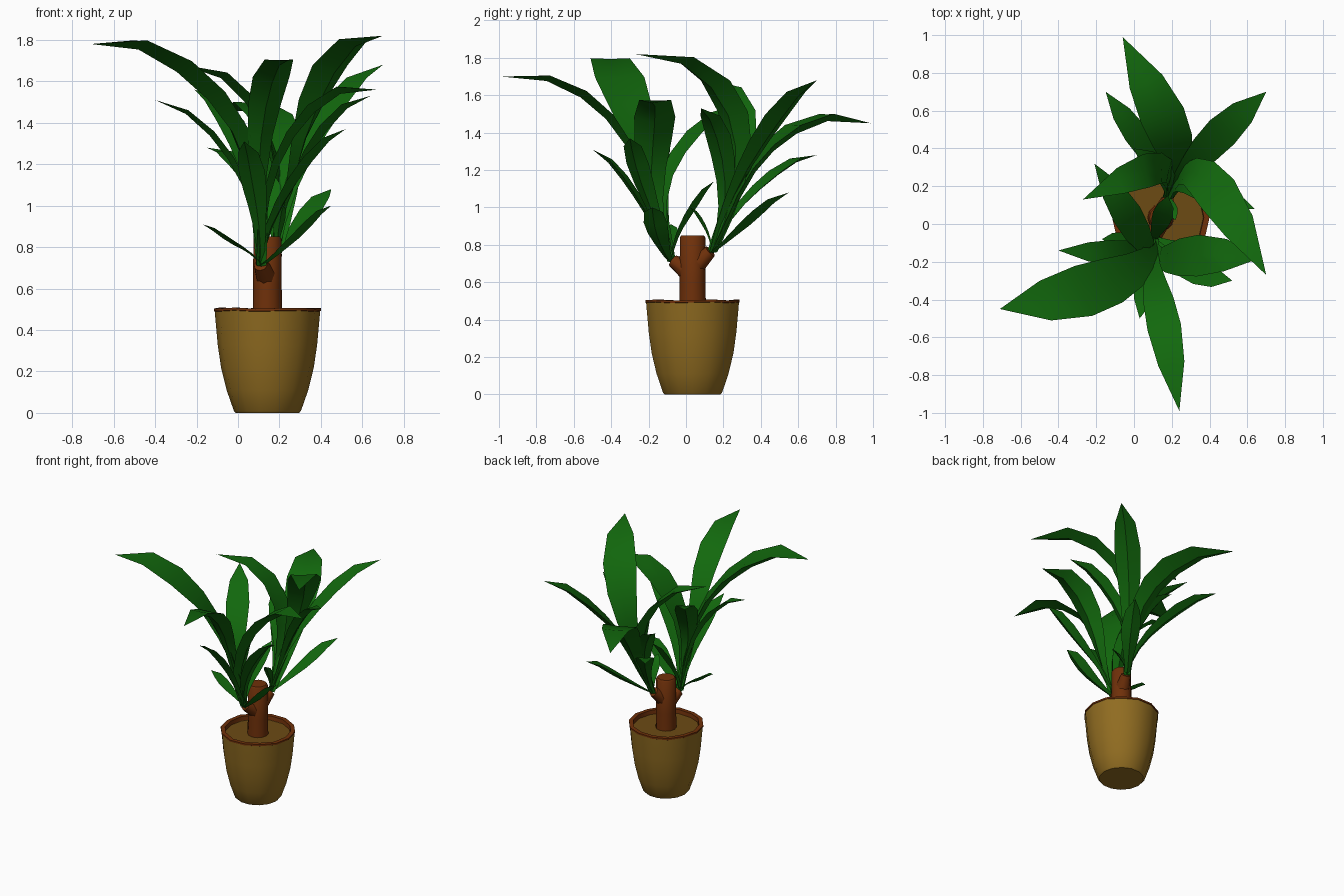
import bpy, bmesh, math
from mathutils import Vector

if "Cube" in bpy.data.objects:
    bpy.data.objects.remove(bpy.data.objects["Cube"])

def material(name, rgb):
    m = bpy.data.materials.new(name)
    m.diffuse_color = (*rgb, 1)
    m.use_nodes = True
    m.node_tree.nodes["Principled BSDF"].inputs["Base Color"].default_value = m.diffuse_color
    return m

GREEN = material("leaf_green", (0.006, 0.14, 0.004))
TAN = material("pot_tan", (0.28, 0.15, 0.015))
BARK = material("bark_red", (0.16, 0.03, 0.003))
SOIL = material("soil_brown", (0.15, 0.07, 0.007))
CX, CY = 0.142, 0.035

def finish(bm, name, mat, angle=40):
    bmesh.ops.recalc_face_normals(bm, faces=bm.faces)
    me = bpy.data.meshes.new(name)
    bm.to_mesh(me)
    bm.free()
    ob = bpy.data.objects.new(name, me)
    bpy.context.collection.objects.link(ob)
    me.materials.append(mat)
    bpy.ops.object.select_all(action='DESELECT')
    ob.select_set(True)
    bpy.context.view_layer.objects.active = ob
    bpy.ops.object.shade_smooth_by_angle(angle=math.radians(angle))
    return ob

def lathe(name, profile, mat, sides=14, closed=False, wobble=0.0):
    bm = bmesh.new()
    rings = []
    for r, z in profile:
        rings.append([bm.verts.new((CX + r * math.cos(math.tau * i / sides),
                                    CY + r * math.sin(math.tau * i / sides),
                                    z + wobble * math.sin(i * 2.3))) for i in range(sides)])
    pairs = list(zip(rings, rings[1:])) + ([(rings[-1], rings[0])] if closed else [])
    for a, b in pairs:
        for i in range(sides):
            j = (i + 1) % sides
            bm.faces.new((a[i], a[j], b[j], b[i]))
    if not closed:
        bm.faces.new(rings[0])
        bm.faces.new(rings[-1])
    return finish(bm, name, mat)

# Pot, rim, soil and trunk
lathe("pot", [(0.153, 0), (0.162, 0.01), (0.197, 0.11), (0.224, 0.22), (0.240, 0.33),
              (0.255, 0.495), (0.235, 0.495), (0.23, 0.46)], TAN)
lathe("pot_rim", [(0.258, 0.493), (0.258, 0.505), (0.228, 0.505), (0.225, 0.475)],
      BARK, closed=True, wobble=0.003)
lathe("soil", [(0.23, 0.44), (0.23, 0.472)], SOIL)
lathe("trunk", [(0.072, 0.44), (0.069, 0.6), (0.068, 0.84), (0.06, 0.85)], BARK, sides=12)

# Branch stubs
def stub(name, a, b, r0, r1):
    a, b = Vector(a), Vector(b)
    bm = bmesh.new()
    bmesh.ops.create_cone(bm, cap_ends=True, segments=8, radius1=r0, radius2=r1,
                          depth=(b - a).length)
    q = (b - a).to_track_quat('Z', 'Y')
    for v in bm.verts:
        v.co = q @ v.co + (a + b) / 2
    finish(bm, name, BARK, 60)

stub("front_branch", (0.14, 0.02, 0.65), (0.11, -0.07, 0.715), 0.055, 0.035)
stub("back_branch", (0.15, 0.05, 0.69), (0.18, 0.13, 0.765), 0.055, 0.035)

# Leaves: thick keeled blades swept through four points
SHAPE = [0.24, 0.34, 0.48, 0.68, 0.90, 1.0, 0.78, 0.0]
ARCH = [0, 0, 0, 0, 0, 0.05, 0.12, 0]

def leaf(name, pts, width):
    p0, p1, p2, p3 = map(Vector, pts)
    c1 = (-5 * p0 + 18 * p1 - 9 * p2 + 2 * p3) / 6
    c2 = (2 * p0 - 9 * p1 + 18 * p2 - 5 * p3) / 6
    overall = p3 - p0
    overall.z = 0
    overall.normalize()
    bm = bmesh.new()
    rows = []
    n = len(SHAPE) - 1
    for i, s in enumerate(SHAPE):
        t = i / n
        u = 1 - t
        c = u**3 * p0 + 3 * u * u * t * c1 + 3 * u * t * t * c2 + t**3 * p3
        d = (3 * u * u * (c1 - p0) + 6 * u * t * (c2 - c1) + 3 * t * t * (p3 - c2)).normalized()
        heading = Vector((d.x, d.y, 0)) + overall * 0.5
        side = heading.cross(Vector((0, 0, 1))).normalized()
        up = side.cross(d).normalized()
        c.z += ARCH[i] * width
        w = width * s / 2
        if i == n:
            rows.append([bm.verts.new(c)])
        else:
            # left edge, upper ridge, right edge, lower keel
            rows.append([bm.verts.new(c + side * x * w + up * h * w)
                         for x, h in ((-1, 0.12), (0, 0.08), (1, 0.12), (0, -0.3))])
    for a, b in zip(rows, rows[1:]):
        for k in range(4):
            j = (k + 1) % 4
            bm.faces.new((a[k], a[j], b[j], b[k]) if len(b) == 4 else (a[k], a[j], b[0]))
    finish(bm, name, GREEN, 35)

A = (0.11, -0.08, 0.71)
B = (0.18, 0.14, 0.76)
# Each leaf: two mid points, tip, width
FRONT = [
    ((0.05, -0.21, 1.24), (-0.22, -0.34, 1.63), (-0.71, -0.45, 1.78), 0.28),
    ((0.10, -0.25, 1.22), (0.15, -0.50, 1.57), (0.24, -0.99, 1.70), 0.18),
    ((0.15, -0.18, 1.10), (0.31, -0.17, 1.43), (0.67, -0.18, 1.56), 0.22),
    ((0.17, -0.16, 0.94), (0.32, -0.25, 1.19), (0.52, -0.30, 1.37), 0.13),
    ((0.06, -0.13, 1.02), (-0.09, -0.15, 1.31), (-0.40, -0.14, 1.51), 0.13),
    ((0.07, -0.12, 1.08), (-0.02, 0.02, 1.36), (-0.21, 0.32, 1.56), 0.16),
    ((0.10, -0.19, 0.93), (0.07, -0.31, 1.13), (0.03, -0.50, 1.31), 0.13),
    ((0.05, -0.10, 0.78), (-0.05, -0.09, 0.84), (-0.17, -0.08, 0.91), 0.09),
    ((0.12, -0.04, 0.86), (0.15, 0.04, 1.00), (0.18, 0.15, 1.14), 0.11),
    ((0.20, -0.12, 0.78), (0.32, -0.16, 0.89), (0.45, -0.18, 1.00), 0.13),
]
BACK = [
    ((0.27, 0.27, 1.20), (0.42, 0.19, 1.61), (0.70, -0.27, 1.82), 0.23),
    ((0.23, 0.30, 1.11), (0.17, 0.53, 1.39), (-0.06, 0.99, 1.45), 0.24),
    ((0.19, 0.26, 1.10), (0.09, 0.29, 1.46), (-0.27, 0.13, 1.68), 0.18),
    ((0.27, 0.27, 1.12), (0.44, 0.46, 1.44), (0.70, 0.70, 1.68), 0.18),
    ((0.15, 0.26, 0.97), (0.03, 0.45, 1.16), (-0.15, 0.70, 1.28), 0.13),
    ((0.24, 0.21, 1.05), (0.39, 0.18, 1.34), (0.64, 0.08, 1.53), 0.14),
    ((0.25, 0.24, 0.84), (0.34, 0.37, 0.95), (0.45, 0.55, 1.08), 0.13),
    ((0.19, 0.22, 0.99), (0.13, 0.30, 1.20), (0.00, 0.40, 1.35), 0.12),
    ((0.19, 0.12, 0.85), (0.20, 0.08, 0.93), (0.22, 0.02, 1.00), 0.06),
]
for crown, base, rows in (("front", A, FRONT), ("back", B, BACK)):
    for i, (p1, p2, tip, w) in enumerate(rows):
        leaf(f"{crown}_leaf_{i + 1}", (base, p1, p2, tip), w)
